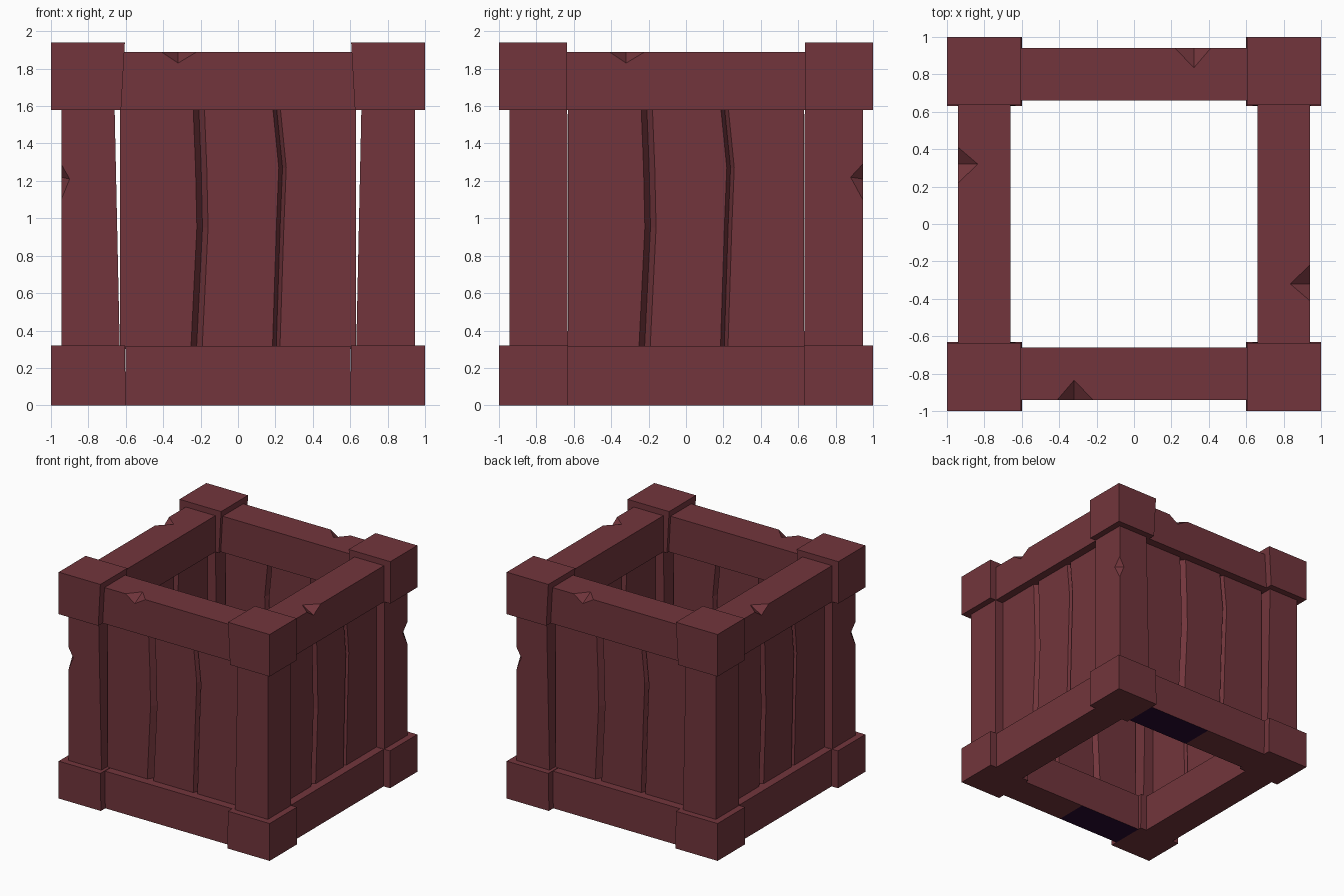
import bpy, bmesh, math
from mathutils import Matrix, Vector

if "Cube" in bpy.data.objects:
    bpy.data.objects.remove(bpy.data.objects["Cube"])


def material(name, rgb):
    m = bpy.data.materials.new(name)
    m.diffuse_color = (*rgb, 1)
    m.use_nodes = True
    m.node_tree.nodes["Principled BSDF"].inputs["Base Color"].default_value = m.diffuse_color
    return m


WOOD = material("red_brown_wood", (0.168, 0.036, 0.045))
DARK = material("dark_underside", (0.02, 0.003, 0.03))


def finish(bm, name):
    bmesh.ops.recalc_face_normals(bm, faces=bm.faces)
    me = bpy.data.meshes.new(name)
    bm.to_mesh(me)
    bm.free()
    me.materials.append(WOOD)
    me.materials.append(DARK)
    ob = bpy.data.objects.new(name, me)
    bpy.context.collection.objects.link(ob)
    return ob


def loft(bm, loops):
    """Closed solid through a list of equal-length point loops."""
    rows = [[bm.verts.new(p) for p in lp] for lp in loops]
    n = len(rows[0])
    for a, b in zip(rows, rows[1:]):
        for i in range(n):
            j = (i + 1) % n
            bm.faces.new((a[i], a[j], b[j], b[i]))
    bm.faces.new(rows[0][::-1])
    bm.faces.new(rows[-1])


def rect(x0, x1, y0, y1, z):
    return [(x0, y0, z), (x1, y0, z), (x1, y1, z), (x0, y1, z)]


def chip(ob, pts):
    """Cut a small wedge out of an edge."""
    bm = bmesh.new()
    for p in pts:
        bm.verts.new(p)
    bmesh.ops.convex_hull(bm, input=bm.verts)
    cutter = finish(bm, "chip_cutter")
    cutter.hide_render = True
    mod = ob.modifiers.new("chip", 'BOOLEAN')
    mod.operation = 'DIFFERENCE'
    mod.solver = 'EXACT'
    mod.object = cutter
    bpy.context.view_layer.objects.active = ob
    bpy.ops.object.modifier_apply(modifier="chip")
    bpy.data.objects.remove(cutter)


# corner posts with top and bottom corner blocks
for sx in (-1, 1):
    for sy in (-1, 1):
        tag = ("front" if sy < 0 else "back") + ("_left" if sx < 0 else "_right")
        flip = Matrix.Diagonal((-sx, -sy, 1, 1))

        def corner(name, loops):
            bm = bmesh.new()
            loft(bm, loops)
            bm.transform(flip)
            return finish(bm, name + "_" + tag)

        corner("bottom_block", [rect(-1, -0.6, -1, -0.63, 0), rect(-1, -0.605, -1, -0.63, 0.32)])
        corner("top_block", [rect(-1, -0.625, -1, -0.635, 1.58), rect(-1, -0.605, -1, -0.635, 1.94)])
        post = corner("post", [rect(-0.945, -0.632, -0.945, -0.632, 0.3),
                               rect(-0.945, -0.66, -0.945, -0.635, 1.6)])
        if sx == sy:
            pts = [(-.945, -.945, 1.1), (-.945, -.945, 1.29), (-.9, -.945, 1.21),
                   (-.945, -.88, 1.22), (-1, -1, 1.2)]
            chip(post, [flip @ Vector(p) for p in pts])

# four walls: rails and grooved plank panel
LEVELS = [(0.3, -0.222, 0.204), (0.95, -0.19, 0.225), (1.27, -0.197, 0.238), (1.6, -0.21, 0.205)]
OUT, IN, DEEP = -0.87, -0.73, 0.045
for k, side in enumerate(("front", "right", "back", "left")):
    turn = Matrix.Rotation(k * math.pi / 2, 4, 'Z')

    # plank panel with V grooves on both faces
    bm = bmesh.new()
    loops = []
    for z, g1, g2 in LEVELS:
        xs = [(-0.63, 0), (g1 - .03, 0), (g1, DEEP), (g1 + .03, 0),
              (g2 - .02, 0), (g2, DEEP), (g2 + .02, 0), (0.63, 0)]
        loops.append([(x, OUT + d, z) for x, d in xs] + [(x, IN - d, z) for x, d in reversed(xs)])
    loft(bm, loops)
    bm.transform(turn)
    finish(bm, "planks_" + side)

    # bottom rail, split mid-way; half of its underside is dark on front and back
    bm = bmesh.new()
    for x0, x1 in ((-0.64, 0), (0, 0.64)):
        loft(bm, [rect(x0, x1, -0.94, -0.66, z) for z in (0, 0.318)])
    bmesh.ops.remove_doubles(bm, verts=bm.verts, dist=1e-5)
    bmesh.ops.delete(bm, geom=[f for f in bm.faces if abs(f.calc_center_median().x) < 1e-4],
                     context='FACES_ONLY')
    bmesh.ops.recalc_face_normals(bm, faces=bm.faces)
    for f in bm.faces:
        c = f.calc_center_median()
        if k % 2 == 0 and c.z < 0.01 and c.x < 0:
            f.material_index = 1
    # keep rail ends just inside the corner blocks, clear of their undersides
    for v in bm.verts:
        if abs(v.co.x) > 0.1:
            v.co.x = math.copysign(0.602 if k % 2 == 0 else 0.632, v.co.x)
    bm.transform(turn)
    finish(bm, "bottom_rail_" + side)

    # top rail with a chipped outer edge
    bm = bmesh.new()
    loft(bm, [rect(-0.65, 0.65, -0.94, -0.66, z) for z in (1.58, 1.89)])
    bm.transform(turn)
    rail = finish(bm, "top_rail_" + side)
    pts = [(-.41, -.94, 1.89), (-.22, -.94, 1.89), (-.32, -.835, 1.89),
           (-.32, -.94, 1.83), (-.32, -1.0, 1.95)]
    chip(rail, [turn @ Vector(p) for p in pts])
